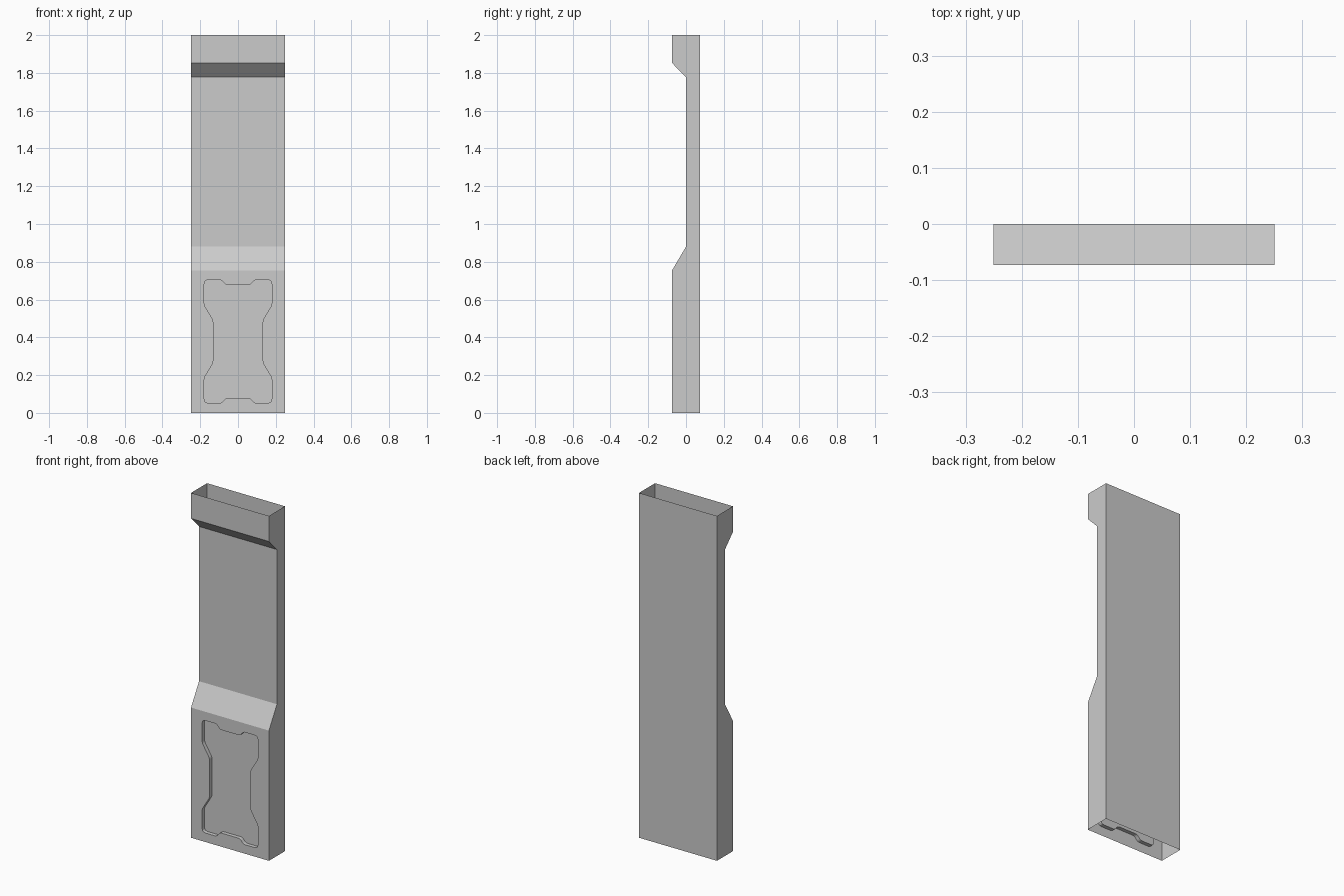
import bpy, bmesh
from mathutils import Vector

if "Cube" in bpy.data.objects:
    bpy.data.objects.remove(bpy.data.objects["Cube"])

W, D = 0.25, 0.0735          # half width, half depth
RECESS = 0.022               # depth of the front panel recess


def fillet(points, r, steps=3):
    """Round every corner of a closed 2D outline."""
    out = []
    for i, p in enumerate(points):
        p = Vector(p)
        a = Vector(points[i - 1]) - p
        b = Vector(points[(i + 1) % len(points)]) - p
        k = r * (1.0 if abs(a.normalized().dot(b.normalized())) < 0.3 else 0.5)
        s, e = p + a.normalized() * k, p + b.normalized() * k
        for j in range(steps + 1):
            t = j / steps
            out.append(s * (1 - t) ** 2 + p * 2 * t * (1 - t) + e * t * t)
    return out


bm = bmesh.new()

# Side profile (y, z): back edge, then down the stepped front
profile = [(D, 0), (D, 2), (-D, 2), (-D, 1.852), (0, 1.777),
           (0, 0.88), (-D, 0.755), (-D, 0)]
left = [bm.verts.new((-W, y, z)) for y, z in profile]
right = [bm.verts.new((W, y, z)) for y, z in profile]

# Side walls, back and upper front strips; both ends stay open
bm.faces.new(left)
bm.faces.new(right[::-1])
for i in (0, 2, 3, 4, 5):
    bm.faces.new((left[i], left[i + 1], right[i + 1], right[i]))

# Recess outline: one quarter mirrored about x = 0 and the panel mid height
mid = 0.378
quarter = [(0.064, 0.299), (0.087, 0.326), (0.179, 0.326),
           (0.179, 0.193), (0.131, 0.113)]
half = quarter + [(x, -z) for x, z in reversed(quarter)]
outline = half + [(-x, z) for x, z in reversed(half)]
outline = fillet([(x, z + mid) for x, z in outline], 0.022)
rim = [bm.verts.new((x, -D, z)) for x, z in outline]
floor = [bm.verts.new((x, -D + RECESS, z)) for x, z in outline]

# Recess walls and floor
n = len(rim)
for i in range(n):
    j = (i + 1) % n
    bm.faces.new((rim[i], rim[j], floor[j], floor[i]))
bm.faces.new(floor)

# Lower front face with the recess opening left out
frame = [left[6], right[6], right[7], left[7]]
edges = []
for loop in (frame, rim):
    for i, v in enumerate(loop):
        w = loop[(i + 1) % len(loop)]
        edges.append(bm.edges.get((v, w)) or bm.edges.new((v, w)))
bmesh.ops.triangle_fill(bm, edges=edges, use_beauty=True, use_dissolve=False,
                        normal=(0, -1, 0))

# Drop any fill triangles that cover the opening
rim_set = set(rim)


def inside(p):
    hit = False
    for i in range(n):
        a, b = outline[i - 1], outline[i]
        if (a.y > p.z) != (b.y > p.z):
            if p.x < a.x + (p.z - a.y) * (b.x - a.x) / (b.y - a.y):
                hit = not hit
    return hit


extra = [f for f in bm.faces if all(v in rim_set for v in f.verts)
         and inside(f.calc_center_median())]
bmesh.ops.delete(bm, geom=extra, context='FACES_ONLY')

# Make all faces point outward
bmesh.ops.recalc_face_normals(bm, faces=bm.faces[:])
bm.normal_update()
back = max(bm.faces, key=lambda f: f.calc_center_median().y)
if back.normal.y < 0:
    bmesh.ops.reverse_faces(bm, faces=bm.faces[:])

mesh = bpy.data.meshes.new("wall_column")
bm.to_mesh(mesh)
bm.free()
obj = bpy.data.objects.new("wall_column", mesh)
bpy.context.collection.objects.link(obj)
